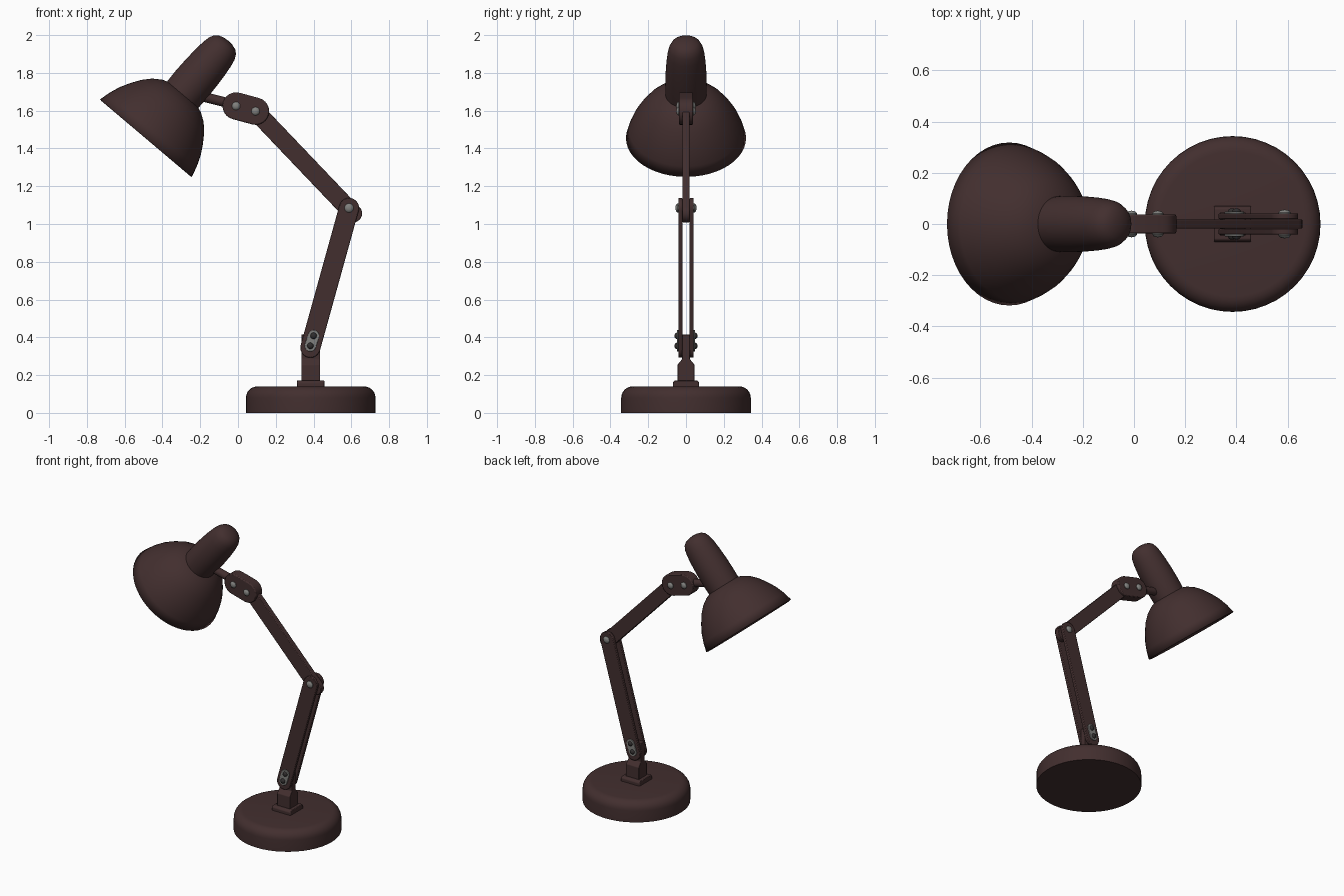
import bpy, bmesh, math
from mathutils import Vector

if "Cube" in bpy.data.objects:
    bpy.data.objects.remove(bpy.data.objects["Cube"])


def material(name, rgb):
    m = bpy.data.materials.new(name)
    m.use_nodes = True
    m.diffuse_color = (*rgb, 1)
    m.node_tree.nodes["Principled BSDF"].inputs["Base Color"].default_value = (*rgb, 1)
    return m


BROWN = material("dark brown enamel", (0.055, 0.028, 0.028))
STEEL = material("grey steel", (0.22, 0.22, 0.21))
BLACK = material("dark bolt", (0.03, 0.027, 0.027))


def finish(name, bm, mat, bevel=0):
    bmesh.ops.recalc_face_normals(bm, faces=bm.faces)
    mesh = bpy.data.meshes.new(name)
    bm.to_mesh(mesh)
    bm.free()
    mesh.materials.append(mat)
    ob = bpy.data.objects.new(name, mesh)
    bpy.context.collection.objects.link(ob)
    bpy.ops.object.select_all(action="DESELECT")
    ob.select_set(True)
    bpy.context.view_layer.objects.active = ob
    bpy.ops.object.shade_smooth_by_angle(angle=math.radians(35))
    if bevel:
        mod = ob.modifiers.new("soft edge", "BEVEL")
        mod.width, mod.segments = bevel, 2
    return ob


def lathe(name, profile, origin, axis, mat, sides=48):
    """Revolve (radius, distance) pairs around an axis."""
    bm = bmesh.new()
    verts = [bm.verts.new((r, 0, h)) for r, h in profile]
    edges = [bm.edges.new(pair) for pair in zip(verts, verts[1:])]
    bmesh.ops.spin(bm, geom=verts + edges, cent=(0, 0, 0), axis=(0, 0, 1),
                   angle=math.tau, steps=sides, use_merge=True)
    bmesh.ops.remove_doubles(bm, verts=bm.verts, dist=0.0002)
    turn = Vector((0, 0, 1)).rotation_difference(Vector(axis)).to_matrix()
    bmesh.ops.rotate(bm, verts=bm.verts, matrix=turn)
    bmesh.ops.translate(bm, verts=bm.verts, vec=origin)
    return finish(name, bm, mat)


def prism(name, points, depth, mat, bevel=0):
    """Extrude a closed loop of 3D points along a vector."""
    bm = bmesh.new()
    face = bm.faces.new([bm.verts.new(p) for p in points])
    new = bmesh.ops.extrude_face_region(bm, geom=[face])["geom"]
    bmesh.ops.translate(bm, vec=depth, verts=[v for v in new if isinstance(v, bmesh.types.BMVert)])
    return finish(name, bm, mat, bevel)


def link(name, a, b, radius, y0, y1, mat, bevel=0.004):
    """Round-ended flat bar between two (x, z) points."""
    heading = math.atan2(b[1] - a[1], b[0] - a[0])
    points = []
    for centre, start in ((b, heading - math.pi / 2), (a, heading + math.pi / 2)):
        for i in range(13):
            t = start + math.pi * i / 12
            points.append((centre[0] + radius * math.cos(t), y0, centre[1] + radius * math.sin(t)))
    return prism(name, points, (0, y1 - y0, 0), mat, bevel)


def bolt(name, at, radius, y, side, mat):
    """Domed bolt head standing out from a side face."""
    profile = [(0, -0.01), (radius, -0.01), (radius, 0.004),
               (radius * 0.75, 0.011), (radius * 0.4, 0.014), (0, 0.015)]
    lathe(name, profile, (at[0], side * y, at[1]), (0, side, 0), mat, 20)


# Weighted base with a rounded shoulder
R, H, F = 0.343, 0.14, 0.06
base = [(0, 0), (R, 0)]
base += [(R - F + F * math.cos(t), H - F + F * math.sin(t))
         for t in (math.pi / 2 * i / 6 for i in range(7))] + [(0, H)]
lathe("base", base, (0.385, 0, 0), (0, 0, 1), BROWN)

# Collar and post, tapering to a tongue between the arm bars
prism("collar", [(0.312, y, z) for y, z in
                 ((-0.07, 0.13), (0.07, 0.13), (0.07, 0.16), (0.06, 0.172), (-0.06, 0.172), (-0.07, 0.16))],
      (0.145, 0, 0), BROWN, 0.004)
half = [(0.045, 0.16), (0.045, 0.255), (0.02, 0.285), (0.02, 0.415)]
prism("post", [(0.335, y, z) for y, z in half] + [(0.335, -y, z) for y, z in reversed(half)],
      (0.1, 0, 0), BROWN, 0.003)

# Arms
FOOT, ELBOW, WRIST = (0.383, 0.345), (0.588, 1.085), (0.1, 1.59)
PLATE_LOW, PLATE_HIGH = (0.383, 0.355), (0.4, 0.408)
HEAD_PINS = ((-0.01, 1.625), (0.093, 1.597))
link("upper_arm", WRIST, (0.609, 1.056), 0.048, -0.018, 0.018, BROWN)
for side, word in ((1, "back"), (-1, "front")):
    link(f"lower_arm_{word}", FOOT, ELBOW, 0.053, side * 0.019, side * 0.041, BROWN)
    link(f"foot_plate_{word}", PLATE_LOW, PLATE_HIGH, 0.03, side * 0.04, side * 0.048, STEEL, 0.002)
    for i, at in enumerate((PLATE_LOW, PLATE_HIGH)):
        bolt(f"foot_bolt_{word}_{i + 1}", at, 0.017, 0.046, side, BLACK)
    bolt(f"elbow_bolt_{word}", ELBOW, 0.024, 0.041, side, STEEL)
    for i, at in enumerate(HEAD_PINS):
        bolt(f"head_bolt_{word}_{i + 1}", at, 0.022, 0.037, side, STEEL)

# Head bracket and neck rod
link("head_bracket", HEAD_PINS[0], HEAD_PINS[1], 0.072, -0.037, 0.037, BROWN, 0.006)
start, end = Vector((-0.03, 0, 1.635)), Vector((-0.27, 0, 1.695))
length = (end - start).length
lathe("neck_rod", [(0, 0), (0.026, 0), (0.026, length), (0, length)], start, end - start, BROWN, 20)

# Shade and lamp holder share a tilted axis
RIM, TILT = (-0.487, 0, 1.455), (0.646, 0, 0.764)
shade = lathe("shade", [(0.318, 0), (0.302, 0.06), (0.281, 0.115), (0.253, 0.166), (0.218, 0.219),
                        (0.178, 0.262), (0.135, 0.291), (0.09, 0.308), (0.045, 0.317), (0, 0.32)],
              RIM, TILT, BROWN)
shell = shade.modifiers.new("thickness", "SOLIDIFY")
shell.thickness, shell.offset = 0.01, -1
lathe("lamp_holder", [(0, 0.3), (0.108, 0.29), (0.11, 0.37), (0.108, 0.45), (0.104, 0.52), (0.098, 0.58),
                      (0.09, 0.62), (0.077, 0.647), (0.058, 0.663), (0.03, 0.672), (0, 0.675)],
      RIM, TILT, BROWN)
